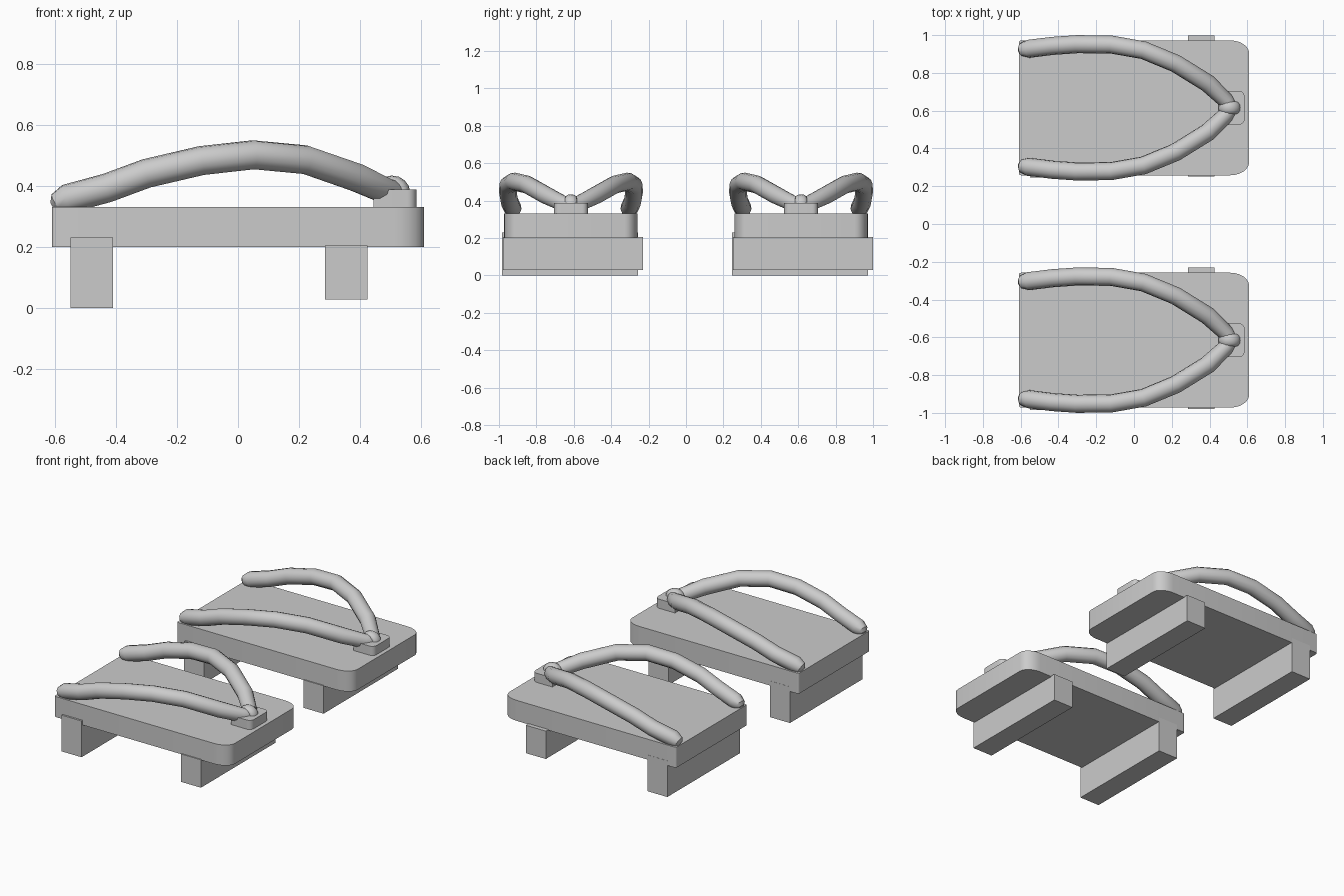
import bpy, bmesh
from math import cos, sin, pi

if "Cube" in bpy.data.objects:
    bpy.data.objects.remove(bpy.data.objects["Cube"])


def finish(ob, smooth=True):
    bpy.ops.object.select_all(action='DESELECT')
    ob.select_set(True)
    bpy.context.view_layer.objects.active = ob
    if ob.type == 'CURVE':
        bpy.ops.object.convert(target='MESH')
    if smooth:
        bpy.ops.object.shade_smooth_by_angle(angle=0.6)
    return bpy.context.object


def slab(name, x, y, z, front=(0, 0), back=(0, 0)):
    """Box whose +x and -x vertical corners are rounded by elliptical radii."""
    outline = []
    for k, (sx, sy) in enumerate([(1, 1), (-1, 1), (-1, -1), (1, -1)]):
        rx, ry = front if sx > 0 else back
        px, py = (x[1] if sx > 0 else x[0]), (y[1] if sy > 0 else y[0])
        steps = 6 if rx else 0
        for i in range(steps + 1):
            a = (k + i / max(steps, 1)) * pi / 2
            outline.append((px - sx * rx + rx * cos(a), py - sy * ry + ry * sin(a)))
    bm = bmesh.new()
    face = bm.faces.new([bm.verts.new((px, py, z[0])) for px, py in outline])
    ext = bmesh.ops.extrude_face_region(bm, geom=[face])
    top = [v for v in ext['geom'] if isinstance(v, bmesh.types.BMVert)]
    bmesh.ops.translate(bm, verts=top, vec=(0, 0, z[1] - z[0]))
    bmesh.ops.recalc_face_normals(bm, faces=bm.faces)
    me = bpy.data.meshes.new(name)
    bm.to_mesh(me)
    bm.free()
    ob = bpy.data.objects.new(name, me)
    bpy.context.collection.objects.link(ob)
    return finish(ob)


def tube(name, pts, depth):
    cu = bpy.data.curves.new(name, 'CURVE')
    cu.dimensions = '3D'
    cu.bevel_depth = depth
    cu.bevel_resolution = 4
    cu.use_fill_caps = True
    sp = cu.splines.new('POLY')
    sp.points.add(len(pts) - 1)
    for p, (px, py, pz, r) in zip(sp.points, pts):
        p.co = (px, py, pz, 1)
        p.radius = r
    ob = bpy.data.objects.new(name, cu)
    bpy.context.collection.objects.link(ob)
    return finish(ob)


# Strap centre line for one half: x, y, z, relative radius
half = [(-0.605, 0.305, 0.333, 0.35), (-0.593, 0.308, 0.342, 0.75),
        (-0.56, 0.312, 0.358, 1), (-0.43, 0.328, 0.393, 1),
        (-0.30, 0.337, 0.441, 1), (-0.12, 0.335, 0.483, 1),
        (0.05, 0.305, 0.502, 1), (0.22, 0.235, 0.486, 1),
        (0.39, 0.13, 0.427, 1), (0.485, 0.04, 0.383, 0.9)]
strap_path = half + [(0.513, 0, 0.375, 0.9)] + [(a, -b, c, r) for a, b, c, r in reversed(half)]

parts = [
    # Sole board and the two teeth under it
    slab("sole_board", (-0.61, 0.61), (-0.357, 0.357), (0.20, 0.33), (0.1, 0.07), (0.012, 0.012)),
    slab("back_tooth", (-0.55, -0.41), (-0.369, 0.358), (0.0, 0.23)),
    slab("front_tooth", (0.285, 0.425), (-0.364, 0.384), (0.028, 0.205)),
    # Toe block, V strap and the small loop holding it
    slab("toe_block", (0.445, 0.585), (-0.09, 0.09), (0.33, 0.388), (0.03, 0.03)),
    tube("strap", strap_path, 0.048),
    tube("toe_loop", [(0.505 + 0.038 * cos(a), 0, 0.378 + 0.034 * sin(a), 1)
                      for a in [i * pi / 8 for i in range(-1, 10)]], 0.022),
]
parts[-1].scale.y = 1.5

# Second sandal is a shifted copy of the first
for ob in parts:
    other = ob.copy()
    other.name = "left_" + ob.name
    bpy.context.collection.objects.link(other)
    ob.name = "right_" + ob.name
    ob.location.y = 0.615
    other.location.y = -0.615
